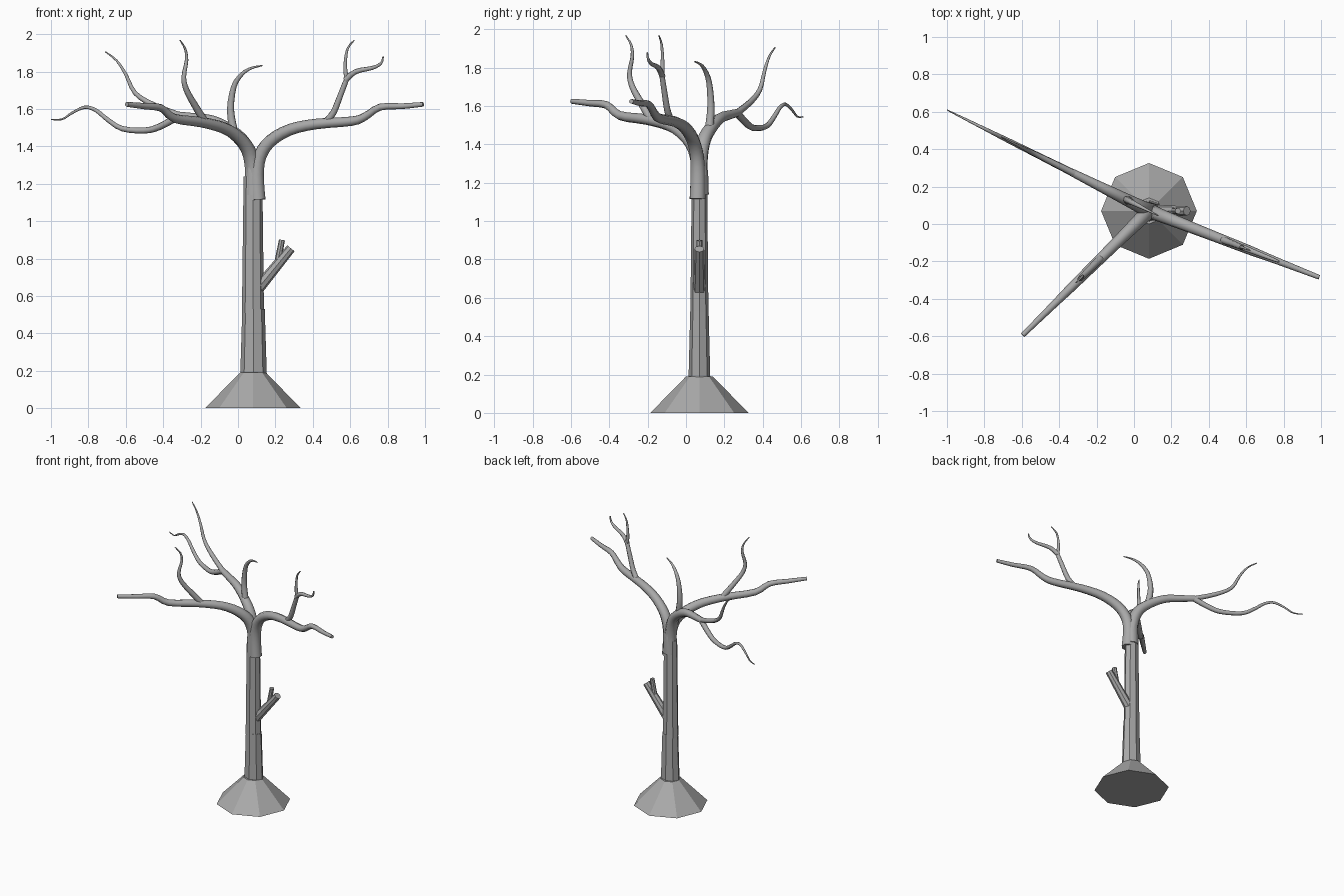
import bpy
import math
from mathutils import Vector

if "Cube" in bpy.data.objects:
    bpy.data.objects.remove(bpy.data.objects["Cube"], do_unlink=True)

CENTRE = Vector((0.08, 0.07, 0))

bark = bpy.data.materials.new("grey_bark")
bark.use_nodes = True
GREY = (0.4, 0.4, 0.4, 1)
bark.diffuse_color = GREY
bark.node_tree.nodes["Principled BSDF"].inputs["Base Color"].default_value = GREY


def frustum(name, z0, z1, r0, r1, squash=1.0, shift=0.0):
    """Flat eight-sided section standing on the trunk axis."""
    bpy.ops.mesh.primitive_cone_add(
        vertices=8, radius1=r0, radius2=r1, depth=z1 - z0,
        location=CENTRE + Vector((shift, 0, (z0 + z1) / 2)))
    ob = bpy.context.object
    ob.name = name
    ob.scale.y = squash
    ob.data.materials.append(bark)
    return ob


def rounded(points, steps=3):
    """Catmull-Rom points through a path."""
    pts = [points[0]] + points + [points[-1]]
    out = []
    for a, b, c, d in zip(pts, pts[1:], pts[2:], pts[3:]):
        for i in range(steps):
            t = i / steps
            out.append(0.5 * (2 * b + (c - a) * t + (2 * a - 5 * b + 4 * c - d) * t ** 2
                              + (3 * b - a - 3 * c + d) * t ** 3))
    return out + [points[-1]]


def limb(name, slope, path, r0, r1, smooth=True):
    """Tapered eight-sided tube; path is (x, z) in a vertical plane through the trunk."""
    pts = [Vector((x, CENTRE.y + slope * (x - CENTRE.x), z)) for x, z in path]
    if smooth:
        pts = rounded(pts)
    curve = bpy.data.curves.new(name + "_path", "CURVE")
    curve.dimensions = "3D"
    curve.bevel_depth = 1.0
    curve.bevel_resolution = 2
    curve.use_fill_caps = True
    spline = curve.splines.new("POLY")
    spline.points.add(len(pts) - 1)
    for i, (p, v) in enumerate(zip(spline.points, pts)):
        p.co = (*v, 1)
        p.radius = r0 + (r1 - r0) * i / (len(pts) - 1)
    helper = bpy.data.objects.new(name + "_path", curve)
    bpy.context.collection.objects.link(helper)
    bpy.context.view_layer.update()
    mesh = bpy.data.meshes.new_from_object(
        helper.evaluated_get(bpy.context.evaluated_depsgraph_get()))
    bpy.data.objects.remove(helper, do_unlink=True)
    ob = bpy.data.objects.new(name, mesh)
    bpy.context.collection.objects.link(ob)
    mesh.materials.clear()
    mesh.materials.append(bark)
    bpy.ops.object.select_all(action="DESELECT")
    ob.select_set(True)
    bpy.context.view_layer.objects.active = ob
    if smooth:
        bpy.ops.object.shade_smooth_by_angle(angle=math.radians(50))
    else:
        for poly in mesh.polygons:
            poly.use_smooth = False


# Mound and two-part trunk
frustum("root_mound", 0, 0.19, 0.256, 0.07)
frustum("lower_trunk", 0.18, 0.53, 0.071, 0.06, 0.8, 0.003)
frustum("upper_trunk", 0.51, 1.24, 0.059, 0.05, 0.8)

# Broken stub low on the trunk
limb("stub", 0, [(0.09, 0.62), (0.283, 0.855)], 0.033, 0.025, False)
limb("stub_fork", 0, [(0.21, 0.77), (0.235, 0.9)], 0.018, 0.016, False)

# Left limb with its forked twig
LEFT = -0.39
limb("left_limb", LEFT,
     [(0.106, 1.115), (0.1, 1.25), (0.118, 1.35), (0.175, 1.43), (0.28, 1.49),
      (0.42, 1.52), (0.61, 1.535), (0.68, 1.56), (0.76, 1.61), (0.88, 1.615),
      (0.99, 1.625)], 0.044, 0.012)
limb("left_twig", LEFT, [(0.46, 1.52), (0.51, 1.58), (0.55, 1.68), (0.587, 1.775)],
     0.02, 0.014)
limb("left_twig_inner", LEFT,
     [(0.582, 1.75), (0.573, 1.83), (0.585, 1.92), (0.622, 1.968)], 0.014, 0.003)
limb("left_twig_outer", LEFT,
     [(0.575, 1.755), (0.63, 1.8), (0.72, 1.82), (0.765, 1.845), (0.776, 1.88)],
     0.017, 0.004)

# Front right limb with one twig
FRONT = 0.985
limb("front_limb", FRONT,
     [(0.083, 1.14), (0.08, 1.28), (0.055, 1.38), (0, 1.45), (-0.08, 1.5),
      (-0.2, 1.53), (-0.34, 1.55), (-0.41, 1.605), (-0.5, 1.615), (-0.595, 1.625)],
     0.046, 0.013)
limb("front_twig", FRONT,
     [(-0.17, 1.52), (-0.225, 1.61), (-0.275, 1.7), (-0.29, 1.77), (-0.275, 1.86),
      (-0.282, 1.92), (-0.31, 1.968)], 0.022, 0.003)

# Back right limb with an inner twig and two long forks
BACK = -0.5
limb("back_limb", BACK,
     [(0.08, 1.14), (0.075, 1.3), (0.04, 1.41), (-0.03, 1.48), (-0.13, 1.535),
      (-0.23, 1.553), (-0.335, 1.567)], 0.046, 0.02)
limb("back_twig", BACK,
     [(-0.025, 1.49), (-0.04, 1.6), (-0.022, 1.72), (0.02, 1.785), (0.07, 1.818),
      (0.13, 1.832)], 0.024, 0.003)
limb("back_upper_fork", BACK,
     [(-0.3, 1.56), (-0.45, 1.62), (-0.55, 1.685), (-0.6, 1.785), (-0.65, 1.86),
      (-0.71, 1.906)], 0.019, 0.003)
limb("back_lower_fork", BACK,
     [(-0.31, 1.565), (-0.42, 1.505), (-0.5, 1.485), (-0.62, 1.495), (-0.7, 1.545),
      (-0.76, 1.593), (-0.82, 1.609), (-0.89, 1.577), (-0.94, 1.545), (-1, 1.544)],
     0.02, 0.003)
